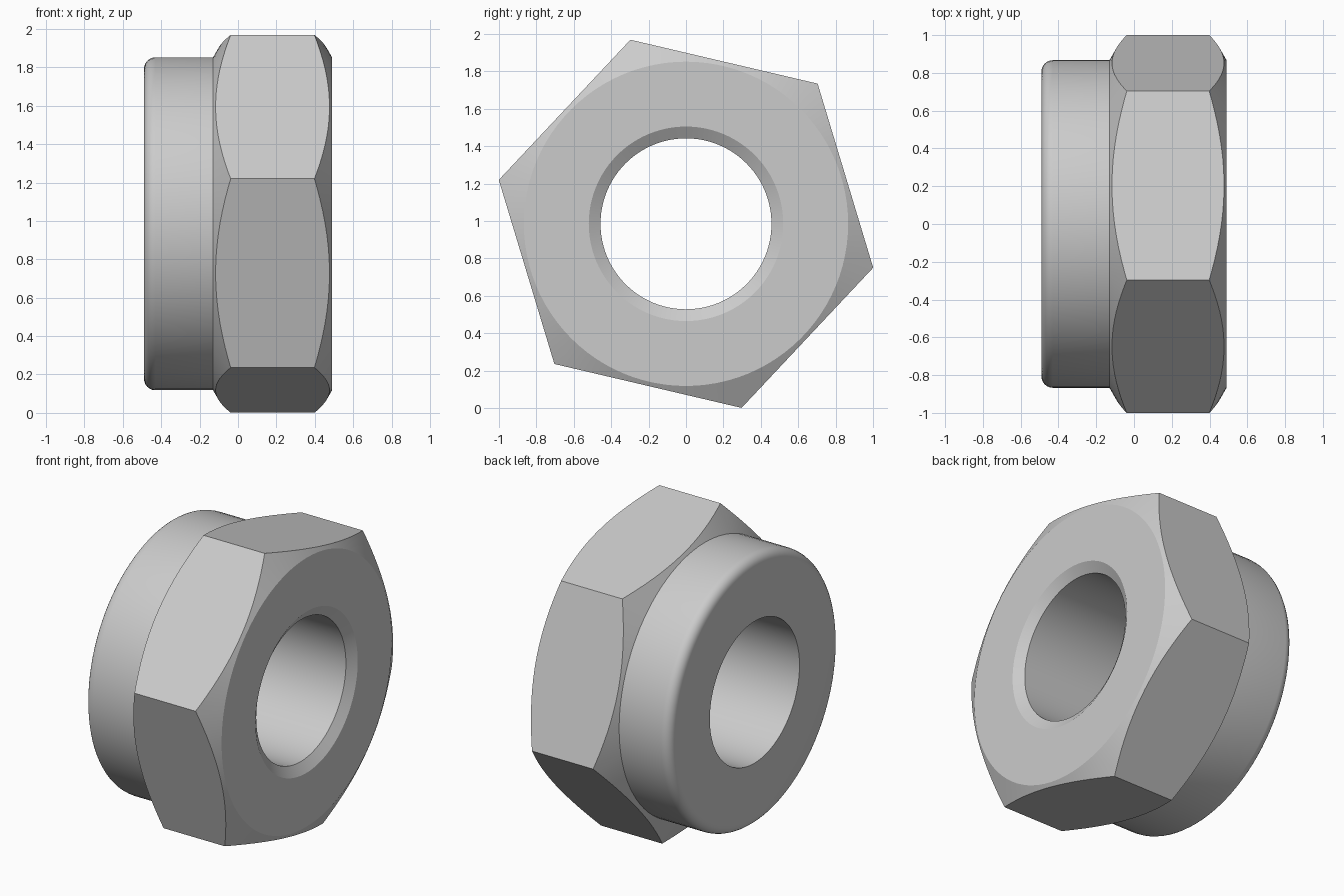
import bpy, bmesh, math
from mathutils import Matrix, Vector

cube = bpy.data.objects.get("Cube")
if cube:
    bpy.data.objects.remove(cube, do_unlink=True)

CENTRE_Z = 0.985
CORNER_RADIUS = 1.028
CORNER_ANGLE = math.radians(46.8)
SEGMENTS = 96
BORE, COLLAR, BACK, SHOULDER, FRONT = 0.457, 0.867, -0.49, -0.13, 0.49

steel = bpy.data.materials.new("grey_steel")
steel.use_nodes = True
grey = (0.6, 0.6, 0.6, 1)
steel.diffuse_color = grey
steel.node_tree.nodes["Principled BSDF"].inputs["Base Color"].default_value = grey


def add_object(name, bm):
    bmesh.ops.recalc_face_normals(bm, faces=bm.faces)
    mesh = bpy.data.meshes.new(name)
    bm.to_mesh(mesh)
    bm.free()
    mesh.materials.append(steel)
    obj = bpy.data.objects.new(name, mesh)
    obj.location.z = CENTRE_Z
    bpy.context.collection.objects.link(obj)
    return obj


def lathe(name, profile):
    """Revolve a closed (x, radius) profile around the x axis."""
    bm = bmesh.new()
    rings = []
    for i in range(SEGMENTS):
        a = CORNER_ANGLE + (i + 0.5) * math.tau / SEGMENTS
        rings.append([bm.verts.new((x, r * math.cos(a), r * math.sin(a)))
                      for x, r in profile])
    for i, ring in enumerate(rings):
        after = rings[(i + 1) % SEGMENTS]
        for j in range(len(profile)):
            k = (j + 1) % len(profile)
            bm.faces.new((ring[j], ring[k], after[k], after[j]))
    return add_object(name, bm)


# Turned blank: bore, rounded collar, and conical chamfers either side of the hex
fillet = 0.06
rounded = [(BACK + fillet * (1 - math.sin(t)), COLLAR - fillet * (1 - math.cos(t)))
           for t in (math.radians(90 - 15 * i) for i in range(7))]
profile = [(BACK, BORE)] + rounded[::1] if rounded[0][1] < rounded[-1][1] else []
profile = profile or [(BACK, BORE)]
if len(profile) > 1:
    profile = profile[:1] + [
        (BACK + fillet * (1 - math.cos(t)), COLLAR - fillet * (1 - math.sin(t)))
        for t in (math.radians(15 * i) for i in range(7))]
profile += [(SHOULDER, COLLAR), (0.0, 1.095), (0.36, 1.095), (FRONT, COLLAR),
            (FRONT, 0.52), (FRONT - 0.04, BORE)]
nut = lathe("flanged_lock_nut", profile)

# Six-sided prism that trims the blank to its wrench flats
bm = bmesh.new()
bmesh.ops.create_cone(bm, cap_ends=True, segments=6, radius1=CORNER_RADIUS,
                      radius2=CORNER_RADIUS, depth=2)
axis = Vector((0, 0, 1)).rotation_difference(Vector((1, 0, 0))).to_matrix()
bm.transform(axis.to_4x4())
corner = max(bm.verts, key=lambda v: v.co.x).co
turn = CORNER_ANGLE - math.atan2(corner.z, corner.y)
bm.transform(Matrix.Rotation(turn, 4, "X"))
hex_cutter = add_object("hex_cutter", bm)
hex_cutter.hide_render = True

trim = nut.modifiers.new("wrench_flats", "BOOLEAN")
trim.operation = "INTERSECT"
trim.solver = "EXACT"
trim.object = hex_cutter

bpy.ops.object.select_all(action="DESELECT")
nut.select_set(True)
bpy.context.view_layer.objects.active = nut
bpy.ops.object.modifier_apply(modifier=trim.name)
bpy.data.objects.remove(hex_cutter, do_unlink=True)
bpy.ops.object.shade_smooth_by_angle(angle=math.radians(20))
